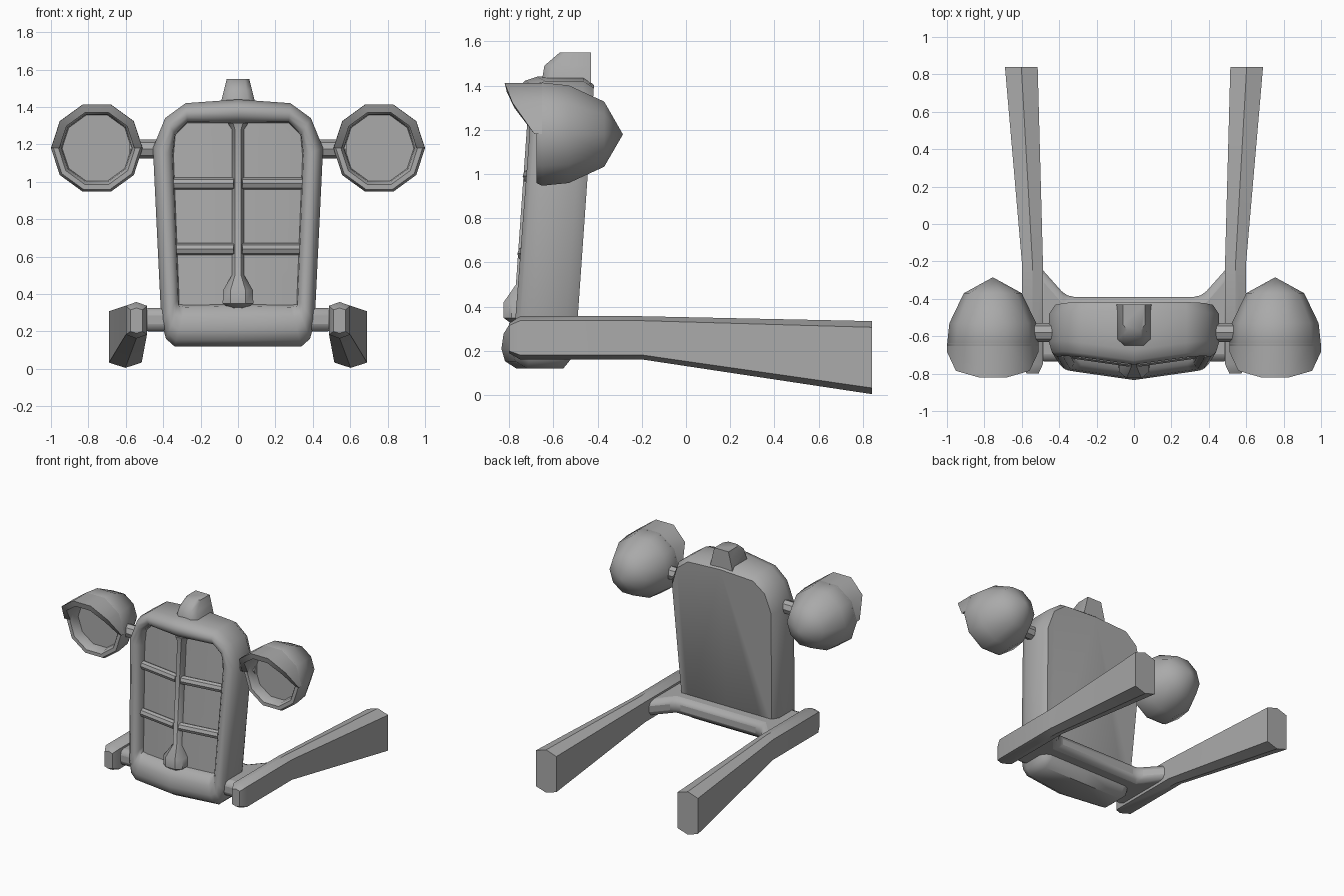
import bpy, bmesh, math
from mathutils import Matrix, Vector

if "Cube" in bpy.data.objects:
    bpy.data.objects.remove(bpy.data.objects["Cube"])

GREY = (0.4, 0.4, 0.4, 1)
mat = bpy.data.materials.new("primer_grey")
mat.use_nodes = True
mat.diffuse_color = GREY
mat.node_tree.nodes["Principled BSDF"].inputs["Base Color"].default_value = GREY


def finish(name, bm, mirror=True, angle=40, bevel=0):
    """Turn a bmesh into a shaded object, mirrored across x where needed."""
    bmesh.ops.recalc_face_normals(bm, faces=bm.faces)
    mesh = bpy.data.meshes.new(name)
    bm.to_mesh(mesh)
    bm.free()
    obj = bpy.data.objects.new(name, mesh)
    bpy.context.collection.objects.link(obj)
    mesh.materials.append(mat)
    if bevel:
        mod = obj.modifiers.new("bevel", "BEVEL")
        mod.width, mod.segments = bevel, 2
    if mirror:
        mod = obj.modifiers.new("mirror", "MIRROR")
        mod.use_clip = True
    bpy.ops.object.select_all(action="DESELECT")
    obj.select_set(True)
    bpy.context.view_layer.objects.active = obj
    bpy.ops.object.shade_smooth_by_angle(angle=math.radians(angle))
    return obj


def loft(bm, loops, closed=True, caps=True):
    """Skin a list of equal-length point loops."""
    rows = [[bm.verts.new(p) for p in loop] for loop in loops]
    n = len(rows[0])
    for a, b in zip(rows, rows[1:]):
        for i in range(n if closed else n - 1):
            j = (i + 1) % n
            bm.faces.new((a[i], a[j], b[j], b[i]))
    if caps:
        bm.faces.new(rows[0])
        bm.faces.new(rows[-1])


def rod(bm, a, b, radius, sides=8):
    """Cylinder between two points."""
    a, b = Vector(a), Vector(b)
    turn = (b - a).to_track_quat("Z", "Y").to_matrix().to_4x4()
    bmesh.ops.create_cone(bm, cap_ends=True, segments=sides, radius1=radius, radius2=radius,
                          depth=(b - a).length, matrix=Matrix.Translation((a + b) / 2) @ turn)


def lean(z):
    return -0.07 * (1.2 - z)


def front_y(x, z):
    """Front plane of the shell: leaning back and pointed in the middle."""
    return -0.70 + lean(z) - 0.06 * (1 - min(x / 0.42, 1))


# Radiator shell: half outline and matching opening, skinned from back to front
outer = [(0, .12), (.34, .12), (.385, .16), (.41, .25),
         (.455, 1.18), (.39, 1.34), (.28, 1.42), (0, 1.44)]
inner = [(0, .345), (.28, .34), (.315, .345), (.315, .38),
         (.345, 1.14), (.335, 1.25), (.27, 1.315), (0, 1.315)]


def shell_loop(t, depth, front):
    loop = []
    for (xo, zo), (xi, zi) in zip(outer, inner):
        x, z = xo + (xi - xo) * t, zo + (zi - zo) * t
        loop.append((x, front_y(x, z) + depth if front else depth + lean(z), z))
    return loop


bm = bmesh.new()
loft(bm, [shell_loop(.3, -.43, False), shell_loop(0, -.48, False),
          shell_loop(0, .07, True), shell_loop(.15, .015, True), shell_loop(.4, -.005, True),
          shell_loop(.7, 0, True), shell_loop(.95, .03, True), shell_loop(1, .075, True)],
     closed=False)
finish("radiator_shell", bm, angle=50)

# Horizontal grille bars following the pointed panel
bm = bmesh.new()
for z, x in ((.99, .345), (.64, .335)):
    rod(bm, (.02, front_y(.02, z) + .065, z), (x, front_y(x, z) + .065, z), .032)
finish("grille_bars", bm)

# Centre bar with flared crest at the foot and small flare at the top
bm = bmesh.new()
loops = []
for z, w, out in ((.325, .05, .03), (.35, .082, -.005), (.42, .08, -.01), (.5, .033, .04),
                  (1.28, .033, .04), (1.315, .055, .03)):
    y = front_y(0, z)
    loops.append([(-w, y + .11, z), (-w, y + out + .035, z), (-w * .5, y + out, z),
                  (w * .5, y + out, z), (w, y + out + .035, z), (w, y + .11, z)])
loft(bm, loops)
finish("grille_centre_bar", bm, mirror=False)

# Filler cap
bm = bmesh.new()
loops = []
for z, w, yf in ((1.38, .098, -.655), (1.43, .09, -.65), (1.49, .075, -.64), (1.55, .06, -.57)):
    loops.append([(-w, -.43, z), (-w, yf + .035, z), (-w * .6, yf, z),
                  (w * .6, yf, z), (w, yf + .035, z), (w, -.43, z)])
loft(bm, loops)
finish("filler_cap", bm, mirror=False, angle=45)

# Headlights: ten-sided bowl with rim and recessed lens
LX, LZ = .755, 1.18


def ring(r, y, count=10):
    return [(LX + r * math.cos(k * math.pi / 5), y, LZ + r * math.sin(k * math.pi / 5))
            for k in range(count)]


bm = bmesh.new()
loft(bm, [ring(r, y) for r, y in ((.001, -.285), (.155, -.37), (.232, -.53), (.245, -.65),
                                  (.232, -.675), (.205, -.675), (.19, -.65), (.185, -.60))])
bmesh.ops.remove_doubles(bm, verts=bm.verts, dist=.002)
finish("headlights", bm, angle=50)

# Visors over the upper half of each headlight
bm = bmesh.new()
reach = [-.685, -.785, -.82, -.82, -.785, -.685]
big, small = ring(.244, 0, 6), ring(.2, 0, 6)
loft(bm, [[(o[0], -.64, o[2]), (o[0], y, o[2]), (i[0], y + .01, i[2]), (i[0], -.64, i[2])]
          for o, i, y in zip(big, small, reach)])
finish("headlight_visors", bm)

# Headlight brackets
bm = bmesh.new()
rod(bm, (.40, -.58, 1.175), (.58, -.58, 1.175), .05)
finish("headlight_brackets", bm)

# Frame rails: six-sided sections that flare towards the rear
bm = bmesh.new()
loops = []
for y, x0, x1, z0, z1, c in ((-.80, .51, .575, .19, .325, .01), (-.75, .487, .6, .162, .357, .02),
                             (-.2, .487, .6, .162, .357, .02), (.84, .515, .69, .005, .335, .028)):
    m = (x0 + x1) / 2
    loops.append([(x0, y, z0 + c), (m, y, z0), (x1, y, z0 + c),
                  (x1, y, z1 - c), (m, y, z1), (x0, y, z1 - c)])
loft(bm, loops)
finish("frame_rails", bm, angle=35)

# Crossmember with rear gussets
bm = bmesh.new()
plan = [(.36, -.39), (.52, -.21), (.52, -.735), (-.52, -.735), (-.52, -.21), (-.36, -.39)]
loft(bm, [[(x, y, z) for x, y in plan] for z in (.2, .325)])
finish("crossmember", bm, mirror=False, bevel=.04)
